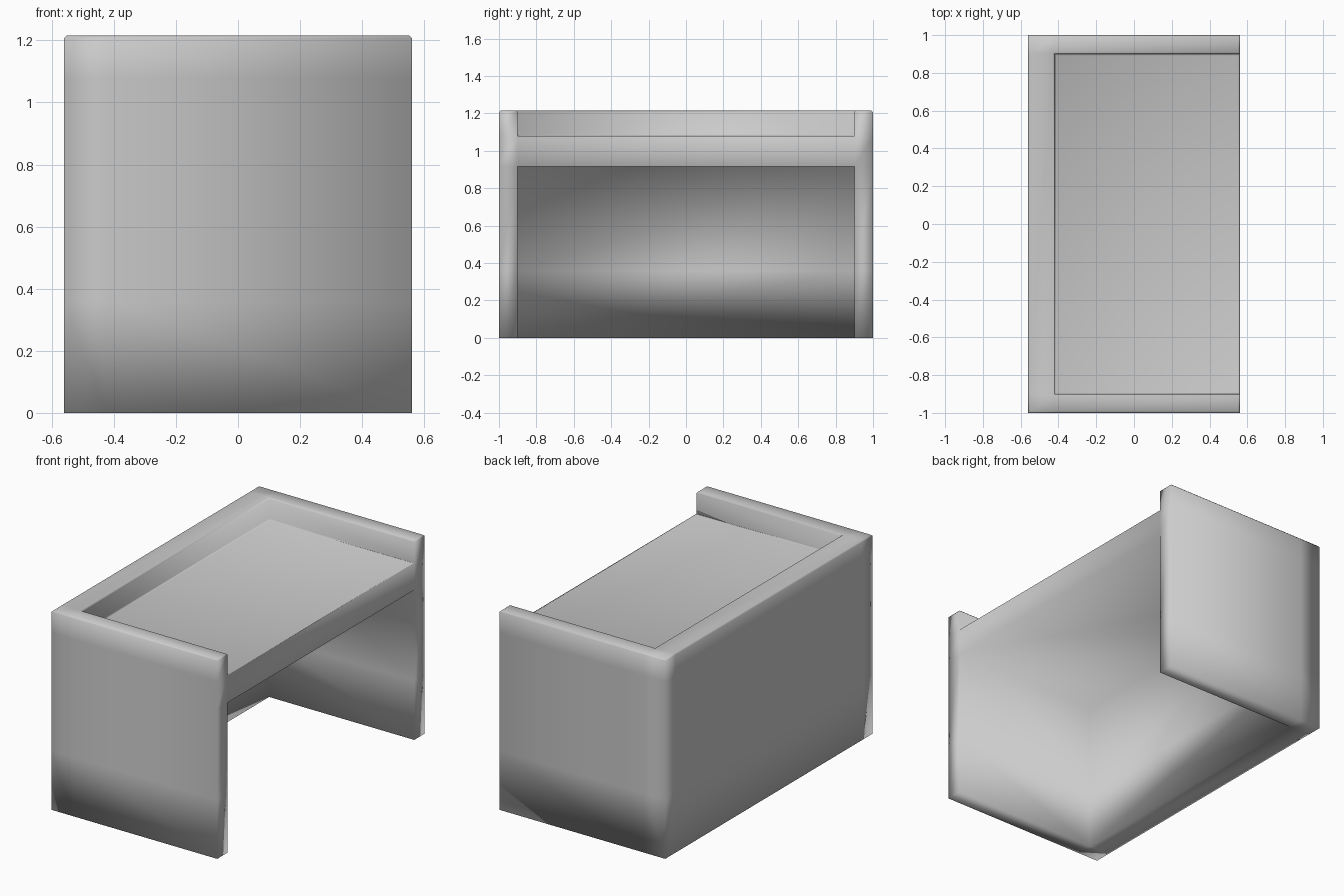
import bpy, bmesh

if "Cube" in bpy.data.objects:
    bpy.data.objects.remove(bpy.data.objects["Cube"])

# Cut positions: back panel, end panels, tabletop and support loop
XS = [-0.56, -0.42, 0.56]
YS = [-1.0, -0.9, 0.9, 1.0]
ZS = [0.0, 0.36, 0.915, 1.08, 1.215]


def solid(i, j, k):
    """True where the cell belongs to the desk."""
    if not (0 <= i < len(XS) - 1 and 0 <= j < len(YS) - 1 and 0 <= k < len(ZS) - 1):
        return False
    return i == 0 or j in (0, 2) or k == 2


bm = bmesh.new()
verts = {}


def vert(c):
    if c not in verts:
        verts[c] = bm.verts.new((XS[c[0]], YS[c[1]], ZS[c[2]]))
    return verts[c]


# Outer skin of the filled cells: end panels, back panel and tabletop
for i in range(len(XS) - 1):
    for j in range(len(YS) - 1):
        for k in range(len(ZS) - 1):
            if not solid(i, j, k):
                continue
            for axis in range(3):
                for side in (0, 1):
                    n = [i, j, k]
                    n[axis] += 2 * side - 1
                    if solid(*n):
                        continue
                    u, v = (axis + 1) % 3, (axis + 2) % 3
                    loop = []
                    for du, dv in ((0, 0), (1, 0), (1, 1), (0, 1)):
                        c = [i, j, k]
                        c[axis] += side
                        c[u] += du
                        c[v] += dv
                        loop.append(vert(tuple(c)))
                    bm.faces.new(loop if side else loop[::-1])

# Merge the front face of the end panels and tabletop into a clean skin
bm.normal_update()

# Soften the raised rim and the tray corner lines
rim = [e for e in bm.edges
       if all(v.co.z > 1.0 for v in e.verts)
       and abs(e.verts[0].co.z - e.verts[1].co.z) < 1e-4
       and len(e.link_faces) == 2 and e.calc_face_angle() > 1.0]
bmesh.ops.bevel(bm, geom=rim, offset=0.008, segments=1, affect='EDGES', clamp_overlap=True)
bmesh.ops.recalc_face_normals(bm, faces=bm.faces[:])
for f in bm.faces:
    f.smooth = True

mesh = bpy.data.meshes.new("desk_body")
bm.to_mesh(mesh)
bm.free()
desk = bpy.data.objects.new("desk_body", mesh)
bpy.context.collection.objects.link(desk)
